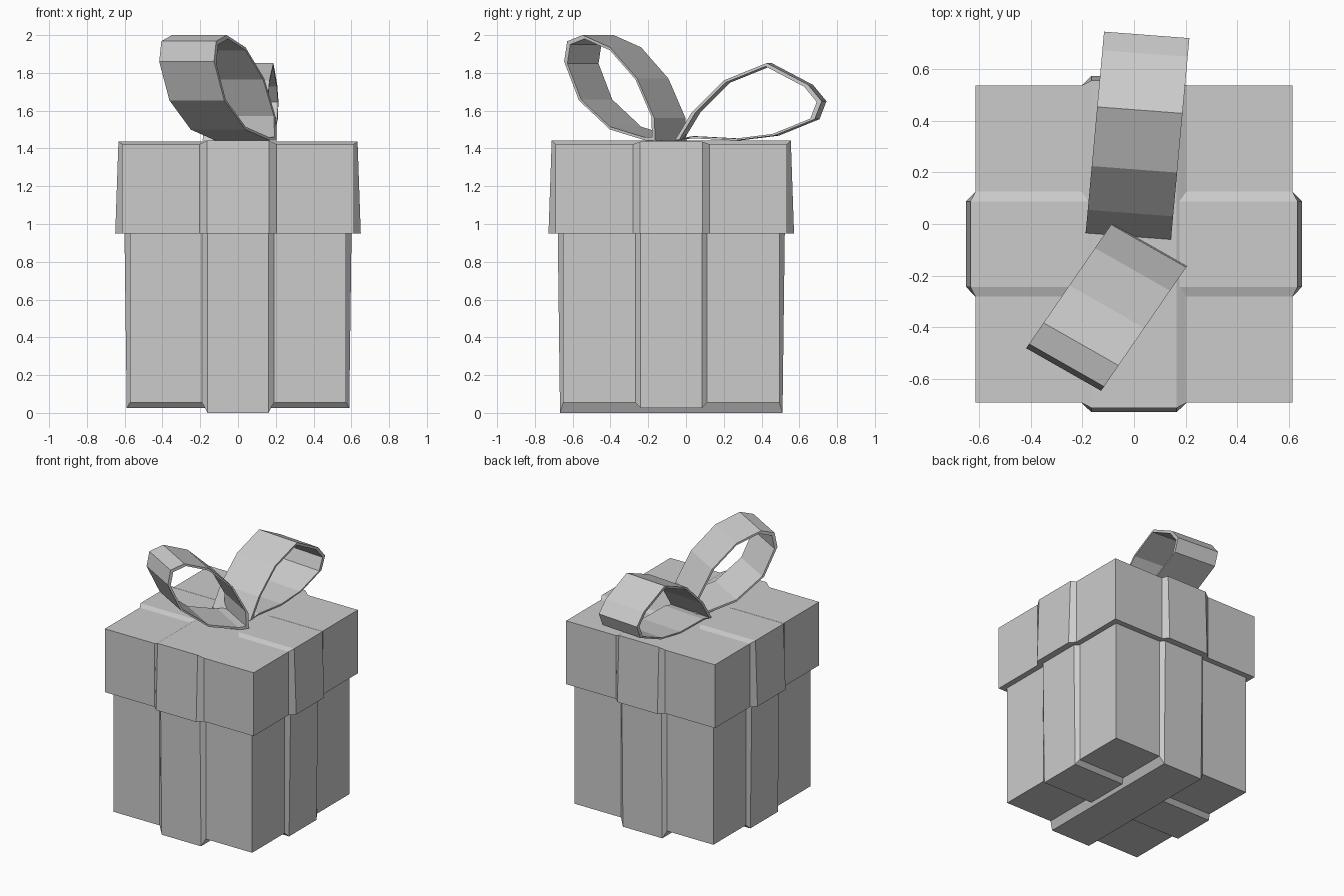
import bpy
import bmesh
from mathutils import Vector, Matrix
from math import pi

if "Cube" in bpy.data.objects:
    bpy.data.objects.remove(bpy.data.objects["Cube"])

CY = -0.078  # box centre in y; the bow overhangs behind


def make_object(name, bm, matrix=Matrix()):
    bmesh.ops.recalc_face_normals(bm, faces=bm.faces)
    mesh = bpy.data.meshes.new(name)
    bm.to_mesh(mesh)
    bm.free()
    obj = bpy.data.objects.new(name, mesh)
    obj.matrix_world = matrix
    bpy.context.collection.objects.link(obj)
    return obj


def box(name, half, z0, z1):
    bm = bmesh.new()
    bmesh.ops.create_cube(bm, size=1)
    for v in bm.verts:
        v.co = (v.co.x * 2 * half, v.co.y * 2 * half + CY,
                z0 + (v.co.z + 0.5) * (z1 - z0))
    return make_object(name, bm)


def sweep(name, sections, closed, matrix):
    """Bridge four-point cross sections into a band."""
    bm = bmesh.new()
    rows = [[bm.verts.new(p) for p in sec] for sec in sections]
    n = len(rows)
    for i in range(n if closed else n - 1):
        a, b = rows[i], rows[(i + 1) % n]
        for j in range(4):
            k = (j + 1) % 4
            bm.faces.new((a[j], a[k], b[k], b[j]))
    if not closed:
        bm.faces.new(rows[0])
        bm.faces.new(rows[-1])
    return make_object(name, bm, matrix)


def ribbon(name, inner, outer, wide, narrow, angle):
    """Ribbon with bevelled sides, wrapped over the box in the x-z plane."""
    inner = inner + [(-u, z) for u, z in reversed(inner)]
    outer = outer + [(-u, z) for u, z in reversed(outer)]
    secs = [[(a, -wide, b), (c, -narrow, d), (c, narrow, d), (a, wide, b)]
            for (a, b), (c, d) in zip(inner, outer)]
    mat = Matrix.Translation((0, CY, 0)) @ Matrix.Rotation(angle, 4, 'Z')
    return sweep(name, secs, False, mat)


def bow_loop(name, profile, start, along, across):
    """Closed loop of ribbon: profile is (distance along, z)."""
    c = sum((Vector(p) for p in profile), Vector((0, 0))) / len(profile)
    along = Vector(along).normalized()
    start, across = Vector(start), Vector(across)

    def place(p, w):
        q = start + along * p[0] + across * w
        return (q.x, q.y, p[1])

    secs = []
    for p in profile:
        q = c + (Vector(p) - c) * 0.93
        secs.append([place(p, 0), place(p, 1), place(q, 1), place(q, 0)])
    return sweep(name, secs, True, Matrix())


# Box and lid
box("box_body", 0.572, 0.055, 0.96)
box("lid", 0.613, 0.95, 1.422)

# Crossed ribbons around the lid and the body
for tag, ang, top, bottom in (("side", 0, 1.436, 0.025),
                              ("front", pi / 2, 1.441, 0.0)):
    ribbon("lid_ribbon_" + tag, [(-0.613, 0.95), (-0.613, 1.422)],
           [(-0.65, 0.95), (-0.633, top)], 0.203, 0.165, ang)
    ribbon("body_ribbon_" + tag, [(-0.572, 0.955), (-0.572, 0.055)],
           [(-0.601, 0.955), (-0.589, bottom)], 0.19, 0.162, ang)

# Upright front bow loop
bow_loop("bow_loop_front",
         [(0.01, 1.442), (0.015, 1.56), (0.125, 1.77), (0.30, 1.935),
          (0.476, 2.0), (0.575, 1.968), (0.595, 1.86), (0.50, 1.655),
          (0.30, 1.50), (0.07, 1.442)],
         (0.21, -0.155), (-0.33, -0.48), (-0.29, 0.165))

# Lower back bow loop
bow_loop("bow_loop_back",
         [(0.0, 1.442), (0.09, 1.59), (0.26, 1.76), (0.49, 1.852),
          (0.71, 1.737), (0.782, 1.65), (0.745, 1.555), (0.53, 1.468),
          (0.32, 1.442), (0.07, 1.455)],
         (0.143, -0.06), (0.07, 0.766), (-0.33, 0.025))
